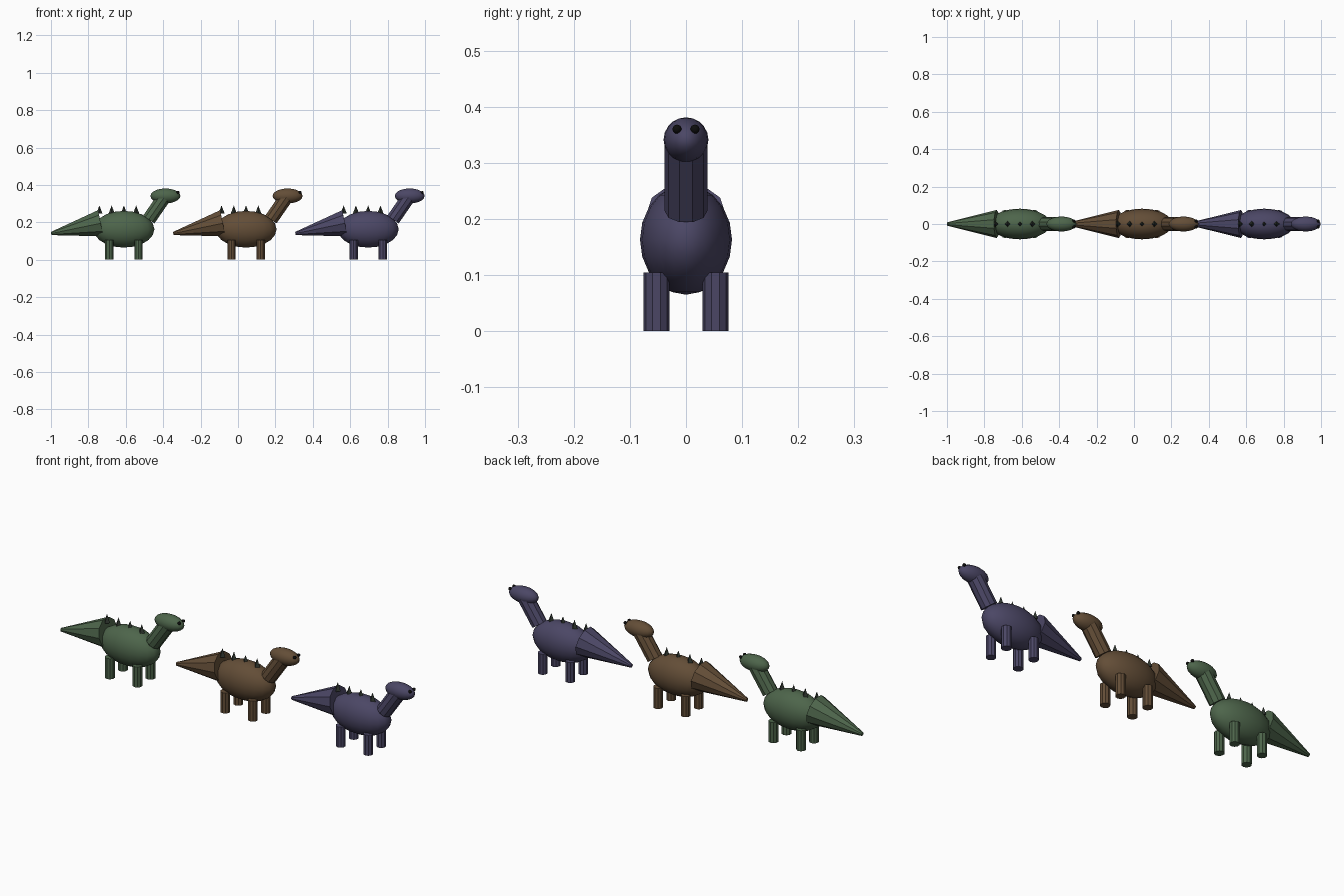
import bpy, bmesh, math
from mathutils import Matrix, Vector

cube = bpy.data.objects.get("Cube")
if cube:
    bpy.data.objects.remove(cube)


def material(name, rgb):
    m = bpy.data.materials.new(name)
    m.use_nodes = True
    m.diffuse_color = (*rgb, 1)
    m.node_tree.nodes["Principled BSDF"].inputs["Base Color"].default_value = (*rgb, 1)
    return m


def finish(name, bm, mat, smooth=False):
    mesh = bpy.data.meshes.new(name)
    bm.to_mesh(mesh)
    bm.free()
    mesh.materials.append(mat)
    for p in mesh.polygons:
        p.use_smooth = smooth
    obj = bpy.data.objects.new(name, mesh)
    bpy.context.collection.objects.link(obj)
    return obj


def ellipsoid(name, center, radii, mat, segments=20, rings=10):
    bm = bmesh.new()
    bmesh.ops.create_uvsphere(
        bm, u_segments=segments, v_segments=rings, radius=1,
        matrix=Matrix.Translation(center) @ Matrix.Diagonal((*radii, 1)))
    return finish(name, bm, mat, True)


def tube(name, start, end, r1, r2, mat, sides=10):
    """Capped cone or cylinder between two points in the xz plane."""
    start, end = Vector(start), Vector(end)
    axis = end - start
    turn = Matrix.Rotation(math.atan2(axis.x, axis.z), 4, 'Y')
    bm = bmesh.new()
    bmesh.ops.create_cone(
        bm, cap_ends=True, segments=sides, radius1=r1, radius2=r2,
        depth=axis.length, matrix=Matrix.Translation((start + end) / 2) @ turn)
    bmesh.ops.remove_doubles(bm, verts=bm.verts, dist=1e-5)
    return finish(name, bm, mat)


def dinosaur(label, x, skin):
    ellipsoid(label + "_body", (x, 0, 0.163), (0.163, 0.082, 0.098), skin)
    # Neck and head
    tube(label + "_neck", (x + 0.133, 0, 0.215), (x + 0.225, 0, 0.348),
         0.0385, 0.0385, skin)
    ellipsoid(label + "_head", (x + 0.222, 0, 0.341), (0.08, 0.04, 0.04), skin)
    # Tail narrowing to a blunt tip
    tube(label + "_tail", (x - 0.124, 0, 0.195), (x - 0.389, 0, 0.14),
         0.075, 0.009, skin)
    # Eyes and legs, mirrored across the body
    for side, sy in (("left", 1), ("right", -1)):
        ellipsoid(f"{label}_{side}_eye", (x + 0.289, 0.016 * sy, 0.36),
                  (0.008,) * 3, black, 12, 8)
        for end, sx in (("front", 1), ("rear", -1)):
            px, py = x + 0.078 * sx, 0.0525 * sy
            tube(f"{label}_{end}_{side}_leg", (px, py, 0), (px, py, 0.105),
                 0.0235, 0.0235, skin)
    # Row of back spikes
    for i in range(4):
        px = x + 0.0655 * (i - 2)
        tube(f"{label}_spike_{i + 1}", (px, 0, 0.247), (px, 0, 0.29),
             0.0165, 0, dark, 4)


black = material("eye black", (0.004, 0.004, 0.004))
dark = material("spike dark green", (0.028, 0.036, 0.028))
skins = (("green", (0.075, 0.13, 0.07)),
         ("brown", (0.125, 0.075, 0.038)),
         ("purple", (0.07, 0.062, 0.13)))

for i, (label, rgb) in enumerate(skins):
    dinosaur(label, -0.61 + 0.653 * i, material(label + " skin", rgb))
